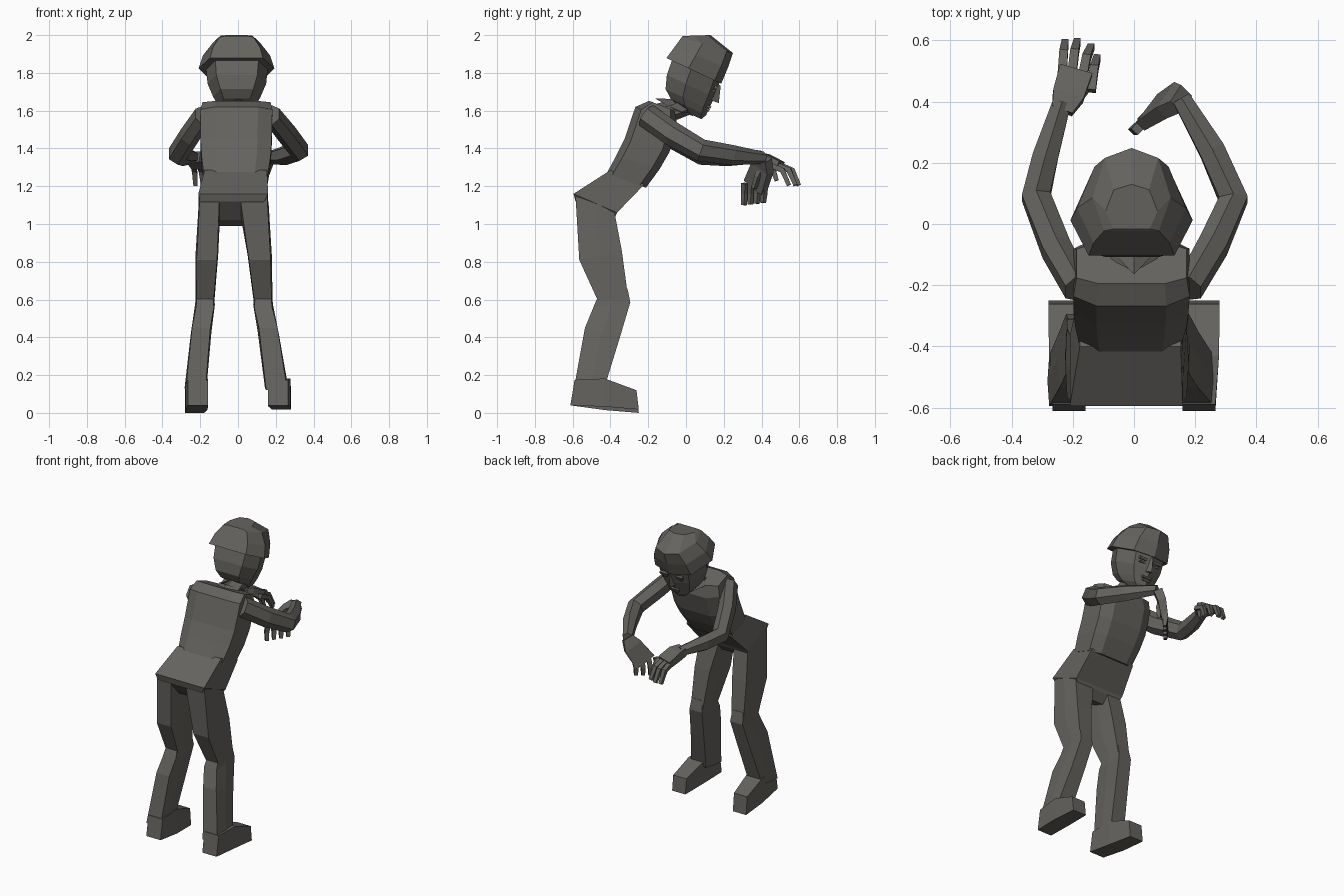
import bpy, bmesh, math
from mathutils import Vector

skin = bpy.data.materials.new("dark warm grey")
skin.diffuse_color = (0.13, 0.124, 0.112, 1)


def loft(name, rings):
    """Skin a list of equal-length point rings and cap both ends."""
    bm = bmesh.new()
    vs = [[bm.verts.new(p) for p in r] for r in rings]
    n = len(vs[0])
    for a, b in zip(vs, vs[1:]):
        for i in range(n):
            j = (i + 1) % n
            bm.faces.new((a[i], a[j], b[j], b[i]))
    bm.faces.new(vs[0])
    bm.faces.new(vs[-1])
    bmesh.ops.recalc_face_normals(bm, faces=bm.faces)
    me = bpy.data.meshes.new(name)
    bm.to_mesh(me)
    bm.free()
    me.materials.append(skin)
    ob = bpy.data.objects.new(name, me)
    bpy.context.collection.objects.link(ob)
    return ob


ROUND = [(.6, 0), (1, .14), (1, .84), (.6, 1)]
BOXY = [(.9, 0), (1, .5), (.9, 1)]
SQUARE = [(1, 0), (1, 1)]


def body(name, stations, shape):
    """Each station: centre x, half width, back (y, z), front (y, z)."""
    rings = []
    for cx, hw, b, f in stations:
        right = [(cx + s * hw, b[0] + t * (f[0] - b[0]), b[1] + t * (f[1] - b[1])) for s, t in shape]
        left = [(2 * cx - p[0], p[1], p[2]) for p in reversed(right)]
        rings.append(right + left)
    return loft(name, rings)


def tube(name, pts, radii, side, n=6):
    """Tube along pts; radii are (along side axis, across it)."""
    pts = [Vector(p) for p in pts]
    rings = []
    for i, p in enumerate(pts):
        d = (pts[min(i + 1, len(pts) - 1)] - pts[max(i - 1, 0)]).normalized()
        s = Vector(side)
        s = (s - d * s.dot(d)).normalized()
        t = d.cross(s)
        a, b = radii[i]
        k = 1.41 if n == 4 else 1.08
        rings.append([p + s * a * k * math.cos(w) + t * b * k * math.sin(w)
                      for w in ((j + .5) * 2 * math.pi / n for j in range(n))])
    return loft(name, rings)


# Head frame, tipped forward
TILT = math.radians(25)


def head_pt(x, f, u):
    c, s = math.cos(TILT), math.sin(TILT)
    return Vector((x, .06 + f * c + u * s, 1.78 - f * s + u * c))


def head_loft(name, levels, ox=0):
    """Each level: back height, front height, back, front, half width; pointed front."""
    shape = [(0, 1), (.68, .76), (1, -.2), (.7, -1)]
    shape += [(-s, t) for s, t in reversed(shape[1:])]
    return loft(name, [[head_pt(ox + s * hw, (a + b) / 2 + t * (b - a) / 2, (p + q) / 2 + t * (q - p) / 2)
                        for s, t in shape] for p, q, a, b, hw in levels])


head_loft("hair", [(.02, .02, -.19, .13, .2), (.09, .11, -.176, .127, .178),
                   (.155, .193, -.163, .118, .128), (.163, .229, -.16, -.03, .085)], -.008)
head_loft("face", [(.04, .04, -.16, .118, .165), (-.06, -.06, -.15, .128, .155),
                   (-.13, -.13, -.125, .128, .125), (-.165, -.165, -.08, .128, .10),
                   (-.195, -.195, .02, .115, .055)], -.006)


def face_box(name, x, f, u, hx, hf, hu):
    return loft(name, [[head_pt(x + a * hx, f + b * hf, u + k * hu)
                        for a, b in ((1, 1), (-1, 1), (-1, -1), (1, -1))] for k in (-1, 1)])


# Facial features
loft("nose", [[head_pt(-.022, .11, -.085), head_pt(0, .162, -.078), head_pt(.022, .11, -.085)],
              [head_pt(-.01, .11, .01), head_pt(0, .132, .01), head_pt(.01, .11, .01)]])
for sx in (-1, 1):
    face_box("brow", sx * .055, .112, -.01, .03, .008, .008)
    face_box("eye", sx * .055, .11, -.032, .02, .008, .006)
face_box("upper_lip", 0, .123, -.118, .035, .012, .006)
face_box("lower_lip", 0, .122, -.135, .028, .011, .007)

# Neck and collar
tube("neck", [(0, -.14, 1.585), (0, -.06, 1.605), (0, .05, 1.66)],
     [(.09, .05), (.075, .05), (.07, .06)], (1, 0, 0))
loft("collar", [[(-.11, -.05, 1.60), (0, -.165, 1.665), (.11, -.05, 1.60)],
                [(-.05, .04, 1.57), (0, -.02, 1.66), (.05, .04, 1.57)]])

# Trunk
body("torso", [(-.008, .18, (-.195, 1.652), (-.06, 1.60)), (-.008, .19, (-.268, 1.62), (-.045, 1.52)),
               (-.01, .188, (-.325, 1.45), (-.088, 1.38)), (-.01, .182, (-.37, 1.36), (-.14, 1.29)),
               (-.012, .168, (-.42, 1.268), (-.212, 1.192))], ROUND)
body("pelvis", [(-.012, .165, (-.40, 1.285), (-.22, 1.21)), (-.025, .185, (-.595, 1.16), (-.365, 1.06)),
                (-.03, .17, (-.585, 1.12), (-.375, 1.04)), (-.03, .10, (-.50, 1.02), (-.42, .99))], SQUARE)

# Legs and shoes: side, centre x and half width from hip to ankle
for side, xs, ws in (("left", (-.15, -.165, -.175, -.195, -.225), (.058, .06, .05, .054, .058)),
                     ("right", (.082, .115, .133, .16, .205), (.08, .064, .05, .055, .062))):
    body(side + "_thigh", [(xs[0], ws[0], (-.585, 1.15), (-.38, 1.07)),
                           (xs[1], ws[1], (-.565, .81), (-.34, .86)),
                           (xs[2], ws[2], (-.46, .58), (-.305, .60))], BOXY)
    body(side + "_shin", [(xs[2], ws[2] * .9, (-.46, .63), (-.31, .66)),
                          (xs[2], ws[2] * 1.05, (-.49, .56), (-.295, .585)),
                          (xs[3], ws[3], (-.535, .45), (-.35, .40)),
                          (xs[4], ws[4], (-.595, .12), (-.43, .14))], BOXY)
    k = -1 if side == "left" else 1
    lift = 0 if side == "left" else .018
    body(side + "_shoe", [(k * .212, .054, (-.612, .04), (-.59, .175)),
                          (k * .22, .058, (-.43, .015 + lift), (-.43, .182)),
                          (k * .23, .05, (-.25, lift), (-.262, .12))], SQUARE)

# Arms
arm_r = [(.045, .06), (.05, .06), (.05, .055), (.045, .05), (.032, .03)]
tube("left_arm", [(-.185, -.21, 1.575), (-.255, -.08, 1.47), (-.32, .09, 1.37),
                  (-.29, .22, 1.36), (-.235, .40, 1.355)], arm_r, (1, 0, 0))
tube("right_arm", [(.18, -.21, 1.575), (.26, -.07, 1.475), (.325, .08, 1.39),
                   (.255, .24, 1.365), (.155, .41, 1.35)], arm_r, (1, 0, 0))

# Left hand, reaching forward
fr = [(.015, .015), (.014, .014), (.011, .011)]
tube("left_palm", [(-.235, .37, 1.355), (-.215, .42, 1.345), (-.19, .50, 1.31)],
     [(.035, .028), (.052, .028), (.055, .022)], (1, -.15, 0), 4)
for x, tip, y in ((-.235, -.225, .595), (-.203, -.185, .598), (-.17, -.14, .58), (-.14, -.12, .545)):
    tube("left_finger", [(x, y - .11, 1.315), ((x + tip) / 2, y - .035, 1.285), (tip, y, 1.205)],
         fr, (1, 0, 0), 4)
tube("left_thumb", [(-.18, .42, 1.335), (-.15, .46, 1.29), (-.14, .48, 1.23)],
     fr, (1, 0, 0), 4)

# Right hand, hanging from the wrist with its fingers down
tube("right_palm", [(.155, .41, 1.35), (.12, .405, 1.30), (.055, .365, 1.195)],
     [(.035, .028), (.06, .026), (.07, .02)], (.7, .72, 0), 4)
for i in range(4):
    x, y = .012 + i * .03, .312 + i * .034
    tube("right_finger", [(x, y, 1.215), (x - .012, y - .002, 1.16), (x - .008, y - .006, 1.10 + i * .004)],
         fr, (.7, .72, 0), 4)
tube("right_thumb", [(.12, .41, 1.31), (.12, .38, 1.25), (.10, .36, 1.19)],
     fr, (.7, .72, 0), 4)
